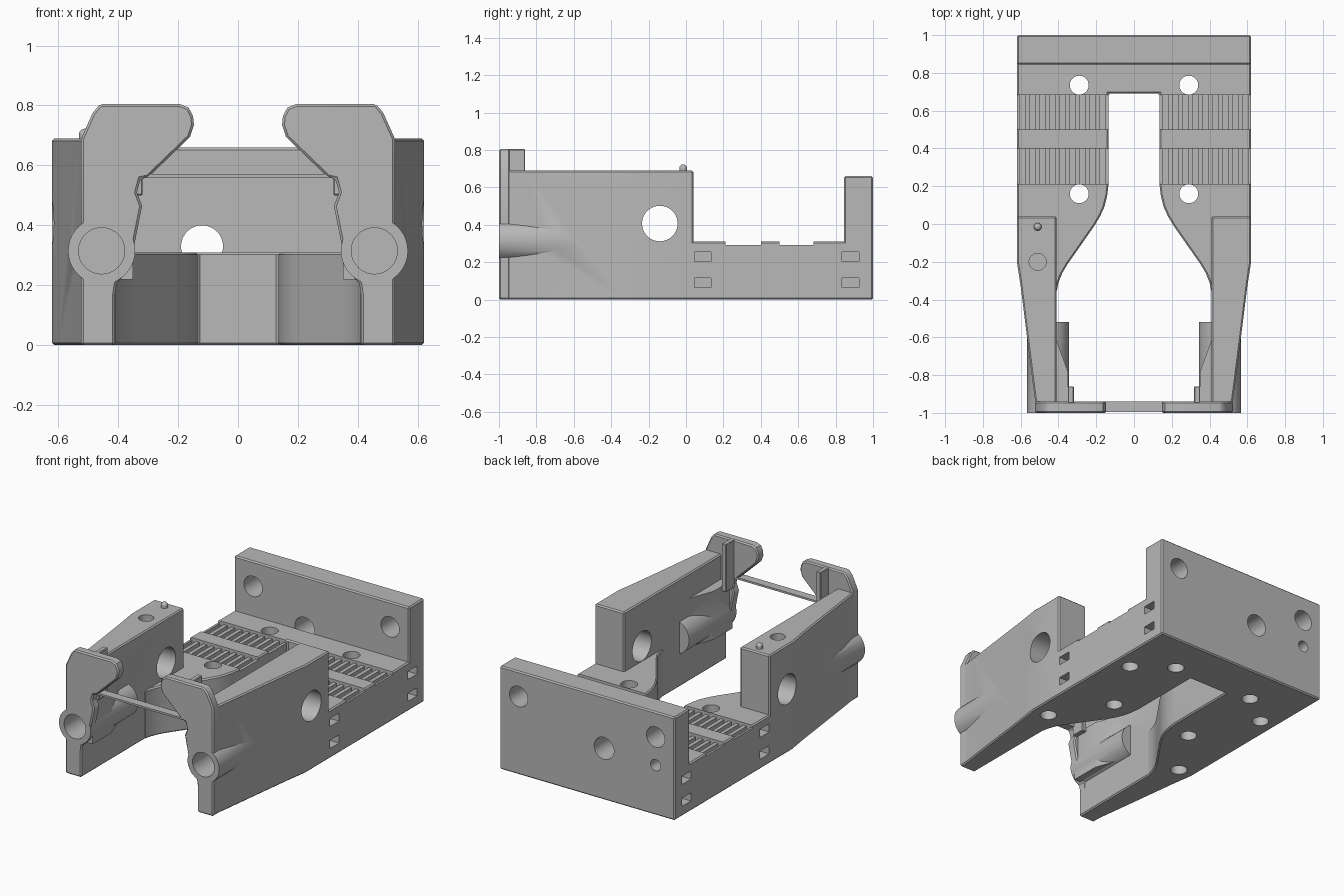
import bpy, bmesh, math
from mathutils import Matrix

if "Cube" in bpy.data.objects:
    bpy.data.objects.remove(bpy.data.objects["Cube"])

GREY = (0.48, 0.48, 0.48, 1)
mat = bpy.data.materials.new("plain grey")
mat.use_nodes = True
mat.diffuse_color = GREY
mat.node_tree.nodes["Principled BSDF"].inputs["Base Color"].default_value = GREY


def finish(name, bm):
    bmesh.ops.recalc_face_normals(bm, faces=bm.faces)
    mesh = bpy.data.meshes.new(name)
    bm.to_mesh(mesh)
    bm.free()
    mesh.materials.append(mat)
    ob = bpy.data.objects.new(name, mesh)
    bpy.context.collection.objects.link(ob)
    return ob


def prism(name, pts, axis, lo, hi, bevel=0.008, segments=1):
    """Extrude a flat outline along an axis and chamfer its sharp edges."""
    place = {"x": lambda a, b, h: (h, a, b),
             "y": lambda a, b, h: (a, h, b),
             "z": lambda a, b, h: (a, b, h)}[axis]
    bm = bmesh.new()
    rings = [[bm.verts.new(place(a, b, h)) for a, b in pts] for h in (lo, hi)]
    for ring in rings:
        bm.faces.new(ring)
    for i in range(len(pts)):
        j = (i + 1) % len(pts)
        bm.faces.new((rings[0][i], rings[0][j], rings[1][j], rings[1][i]))
    bmesh.ops.recalc_face_normals(bm, faces=bm.faces)
    if bevel:
        sharp = [e for e in bm.edges if e.calc_face_angle() > math.radians(50)]
        bmesh.ops.bevel(bm, geom=sharp, offset=bevel, segments=segments,
                        profile=0.5, affect="EDGES", clamp_overlap=True)
    return finish(name, bm)


def rect(a0, a1, b0, b1):
    return [(a0, b0), (a1, b0), (a1, b1), (a0, b1)]


def add_box(bm, x0, x1, y0, y1, z0, z1):
    m = Matrix.Translation(((x0 + x1) / 2, (y0 + y1) / 2, (z0 + z1) / 2))
    m = m @ Matrix.Diagonal((abs(x1 - x0), y1 - y0, z1 - z0, 1))
    bmesh.ops.create_cube(bm, size=1, matrix=m)


def add_cyl(bm, axis, r, a, b, lo, hi):
    mid, depth = (lo + hi) / 2, abs(hi - lo)
    m = {"x": Matrix.Translation((mid, a, b)) @ Matrix.Rotation(math.pi / 2, 4, "Y"),
         "y": Matrix.Translation((a, mid, b)) @ Matrix.Rotation(math.pi / 2, 4, "X"),
         "z": Matrix.Translation((a, b, mid))}[axis]
    bmesh.ops.create_cone(bm, cap_ends=True, segments=40, radius1=r, radius2=r,
                          depth=depth, matrix=m)


def combine(target, other, op):
    mod = target.modifiers.new(op, "BOOLEAN")
    mod.operation = op
    mod.solver = "EXACT"
    mod.object = other
    bpy.context.view_layer.objects.active = target
    bpy.ops.object.modifier_apply(modifier=mod.name)
    bpy.data.objects.remove(other)


def flip(pts, s):
    return [(s * a, b) for a, b in pts]


# Base with a central slot that widens toward the front
half = [(0.62, 1), (0.62, -0.2), (0.6, -0.33), (0.41, -0.36), (0.4, -0.31),
        (0.38, -0.26), (0.35, -0.21), (0.21, -0.01), (0.18, 0.04), (0.157, 0.09),
        (0.142, 0.15), (0.135, 0.21), (0.135, 0.69)]
frame = prism("frame", half + flip(half, -1)[::-1], "z", 0, 0.31)

# Back wall
parts = [prism("back_wall", rect(-0.62, 0.62, 0.845, 1), "z", 0, 0.66)]

# Side arms with hooked front plates, round bosses and inner swellings
arm = [(0.62, 0.04), (0.62, -0.2), (0.6, -0.33), (0.535, -0.85), (0.523, -0.94),
       (0.52, -0.99), (0.41, -0.99), (0.41, 0.04)]
hook = [(0.46, 0.805), (0.195, 0.805), (0.165, 0.793), (0.15, 0.765), (0.147, 0.735),
        (0.16, 0.695), (0.3, 0.56), (0.325, 0.555), (0.337, 0.51), (0.32, 0.465),
        (0.357, 0.28), (0.375, 0.24), (0.405, 0.205), (0.41, 0.17), (0.41, 0),
        (0.523, 0), (0.523, 0.69), (0.485, 0.775)]
swelling = [(0.43, -0.97), (0.35, -0.97), (0.35, -0.78), (0.412, -0.61), (0.43, -0.61)]
for s in (1, -1):
    parts.append(prism("arm", flip(arm, s), "z", 0, 0.69))
    parts.append(prism("hook_plate", flip(hook, s), "y", -1, -0.94))
    parts.append(prism("inner_swelling", flip(swelling, s), "z", 0.22, 0.53, 0))
    parts.append(prism("hook_rib", flip(rect(0.318, 0.35, 0.5, 0.805), s),
                       "y", -0.95, -0.86, 0.004))
    bm = bmesh.new()
    add_cyl(bm, "y", 0.112, s * 0.455, 0.315, -1, -0.52)
    parts.append(finish("boss", bm))
for part in parts:
    combine(frame, part, "UNION")

# Shallow ribbed beds across the floor
rows = ((0.212, 0.4), (0.5, 0.682))
beds, grooves = bmesh.new(), bmesh.new()
for s in (1, -1):
    for y0, y1 in rows:
        add_box(beds, s * 0.1, s * 0.7, y0, y1, 0.293, 0.4)
        for i in range(9):
            x = s * (0.168 + 0.053 * i)
            add_box(grooves, x - 0.014, x + 0.014, y0, y1, 0.255, 0.4)
combine(frame, finish("bed_cutter", beds), "DIFFERENCE")
combine(frame, finish("groove_cutter", grooves), "DIFFERENCE")

# Bolt holes, cable holes and side slots
holes = bmesh.new()
for s in (1, -1):
    add_cyl(holes, "z", 0.05, s * 0.29, 0.735, -0.1, 0.5)
    add_cyl(holes, "z", 0.05, s * 0.29, 0.16, -0.1, 0.5)
    add_cyl(holes, "z", 0.05, s * 0.51, 0.57, -0.1, 0.15)
    add_cyl(holes, "z", 0.05, s * 0.51, -0.19, -0.1, 0.15)
    add_cyl(holes, "y", 0.065, s * 0.485, 0.5, 0.8, 1.1)
    add_cyl(holes, "y", 0.077, s * 0.455, 0.315, -1.1, -0.75)
    add_cyl(holes, "x", 0.095, -0.14, 0.407, s * 0.3, s * 0.7)
    for y in (0.09, 0.88):
        for z in (0.09, 0.23):
            add_box(holes, s * 0.56, s * 0.7, y - 0.045, y + 0.045, z - 0.026, z + 0.026)
add_cyl(holes, "y", 0.07, -0.12, 0.33, 0.845, 1.1)
add_cyl(holes, "y", 0.036, -0.485, 0.32, 0.9, 1.1)
add_cyl(holes, "z", 0.045, -0.51, -0.2, 0.6, 0.8)
combine(frame, finish("hole_cutter", holes), "DIFFERENCE")

# Thin strip joining the two hooks
strip = prism("cross_strip", rect(-0.32, 0.32, -0.995, -0.94), "z", 0.559, 0.571, 0)

# Small locating pin on one arm
bm = bmesh.new()
add_cyl(bm, "z", 0.021, -0.51, -0.015, 0.68, 0.705)
bmesh.ops.create_uvsphere(bm, u_segments=20, v_segments=10, radius=0.021,
                          matrix=Matrix.Translation((-0.51, -0.015, 0.702)))
pin = finish("locating_pin", bm)

# Smooth the round surfaces and keep edges crisp
for ob in (frame, strip, pin):
    bpy.ops.object.select_all(action="DESELECT")
    ob.select_set(True)
    bpy.context.view_layer.objects.active = ob
    bpy.ops.object.shade_smooth_by_angle(angle=math.radians(28))
